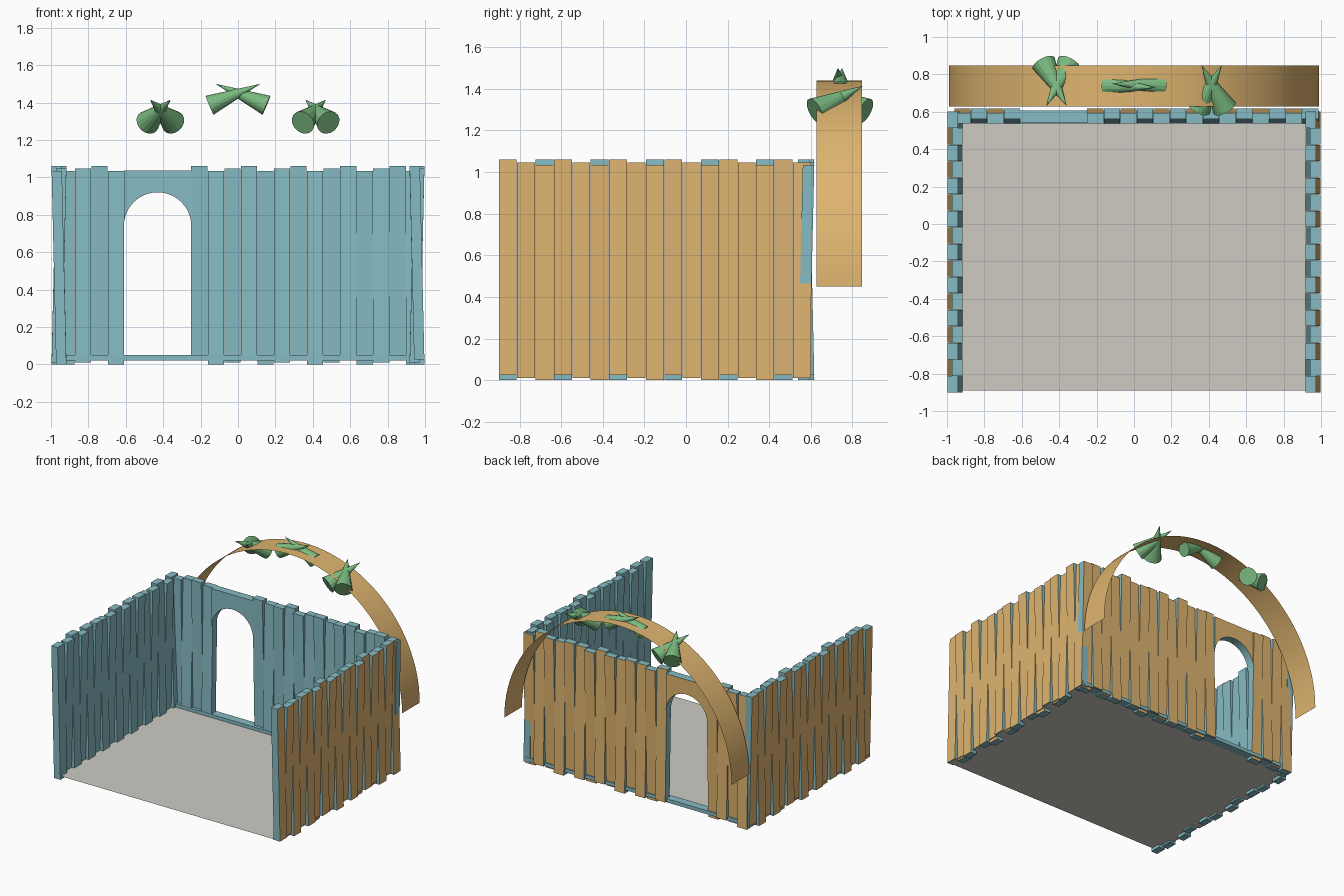
import bpy, bmesh
from math import sin, cos, pi
from mathutils import Vector

if "Cube" in bpy.data.objects:
    bpy.data.objects.remove(bpy.data.objects["Cube"])


def material(name, rgb):
    m = bpy.data.materials.new(name)
    m.diffuse_color = (*rgb, 1)
    m.use_nodes = True
    m.node_tree.nodes["Principled BSDF"].inputs["Base Color"].default_value = m.diffuse_color
    return m


BLUE = material("blue_paint", (0.24, 0.50, 0.55))
WOOD = material("bare_wood", (0.74, 0.46, 0.16))
LEAF = material("leaf_green", (0.20, 0.50, 0.22))
GREY = material("floor_grey", (0.62, 0.60, 0.55))

PLANK = 1.035           # plank length
UP, MID, LOW = 0.025, 0.011, 0.0
THICK, LEAN = 0.055, 0.012


def finish(name, bm, mats):
    bmesh.ops.recalc_face_normals(bm, faces=bm.faces)
    me = bpy.data.meshes.new(name)
    bm.to_mesh(me)
    bm.free()
    for m in mats:
        me.materials.append(m)
    ob = bpy.data.objects.new(name, me)
    bpy.context.collection.objects.link(ob)
    return ob


def prism(bm, inner, outer):
    """Join two matching outlines; the outer face gets the wood material."""
    a = [bm.verts.new(p) for p in inner]
    b = [bm.verts.new(p) for p in outer]
    bm.faces.new(a)
    bm.faces.new(b).material_index = 1
    for i in range(len(a)):
        j = (i + 1) % len(a)
        bm.faces.new((a[i], a[j], b[j], b[i]))


def planks(bm, origin, along, normal, starts, width, lifts, first=1):
    """Upright boards leaning alternately in and out of the wall plane."""
    o, u, n = Vector(origin), Vector(along), Vector(normal)
    for i, s in enumerate(starts):
        z = lifts[i % len(lifts)]
        k = LEAN * (1 if i % 2 else -1) * first
        ring = [(s, z, -k), (s + width, z, -k),
                (s + width, z + PLANK, k), (s, z + PLANK, k)]
        side = [[o + u * a + Vector((0, 0, h)) + n * (d + t) for a, h, d in ring]
                for t in (-THICK / 2, THICK / 2)]
        prism(bm, *side)


# side walls
side_starts = [-0.9 + 0.0884 * i for i in range(17)]
for name, sx, lifts in (("right_wall", 1, (UP, MID, LOW)), ("left_wall", -1, (LOW, MID, UP))):
    bm = bmesh.new()
    planks(bm, (sx * 0.957, 0, 0), (0, 1, 0), (sx, 0, 0), side_starts, 0.086, lifts, sx)
    finish(name, bm, (BLUE, WOOD))

# back wall, on both sides of the doorway
YB = 0.577
bm = bmesh.new()
planks(bm, (0, YB, 0), (1, 0, 0), (0, 1, 0),
       [-0.961 + 0.0884 * i for i in range(4)], 0.0868, (LOW, MID, UP))
planks(bm, (0, YB, 0), (1, 0, 0), (0, 1, 0),
       [-0.25 + 0.0884 * i for i in range(14)], 0.0868, (UP, LOW, MID))
finish("back_wall", bm, (BLUE, WOOD))

# arched panel above the doorway
outline = [(-0.43 - 0.18 * cos(pi * i / 24), 0.74 + 0.18 * sin(pi * i / 24)) for i in range(25)]
outline += [(-0.25, 1.036), (-0.61, 1.036)]
bm = bmesh.new()
prism(bm, [(x, YB - 0.033, z) for x, z in outline], [(x, YB + 0.030, z) for x, z in outline])
finish("door_arch", bm, (BLUE, WOOD))

# sill along the back wall
bm = bmesh.new()
sill = [(-0.93, 0.022), (0.985, 0.022), (0.985, 0.05), (-0.93, 0.05)]
prism(bm, [(x, YB - 0.041, z) for x, z in sill], [(x, YB + 0.025, z) for x, z in sill])
finish("sill", bm, (BLUE, BLUE))

# floor
bm = bmesh.new()
bm.faces.new([bm.verts.new(p) for p in
              ((-0.98, -0.89, 0.024), (0.98, -0.89, 0.024), (0.98, 0.59, 0.024), (-0.98, 0.59, 0.024))])
finish("floor", bm, (GREY,))

# thin arched band behind the back wall
bm = bmesh.new()
pairs = []
for i in range(49):
    a = pi * i / 48
    x, z = 0.99 * cos(a), 0.45 + 0.99 * sin(a)
    pairs.append((bm.verts.new((x, 0.627, z)), bm.verts.new((x, 0.847, z))))
for p, q in zip(pairs, pairs[1:]):
    bm.faces.new((p[0], p[1], q[1], q[0])).smooth = True
finish("arch_band", bm, (WOOD,))


# leaf clusters: pairs of crossing cones
def cone(name, base, tip, r):
    base, tip = Vector(base), Vector(tip)
    d = tip - base
    bpy.ops.mesh.primitive_cone_add(vertices=16, radius1=r, radius2=0, depth=d.length,
                                    location=(base + tip) / 2,
                                    rotation=d.to_track_quat('Z', 'Y').to_euler())
    ob = bpy.context.object
    ob.name = name
    ob.data.materials.append(LEAF)


for s in (-1, 1):
    cone("top_leaf", (s * 0.152, 0.74, 1.385), (-s * 0.12, 0.74 + s * 0.01, 1.5), 0.055)
    # side clusters point opposite ways across the band
    yb, yt = 0.74 - s * 0.12, 0.74 + s * 0.11
    cone("side_leaf_outer", (s * 0.483, yb, 1.293), (s * 0.36, yt, 1.415), 0.066)
    cone("side_leaf_inner", (s * 0.347, yb, 1.293), (s * 0.47, yt, 1.415), 0.066)
